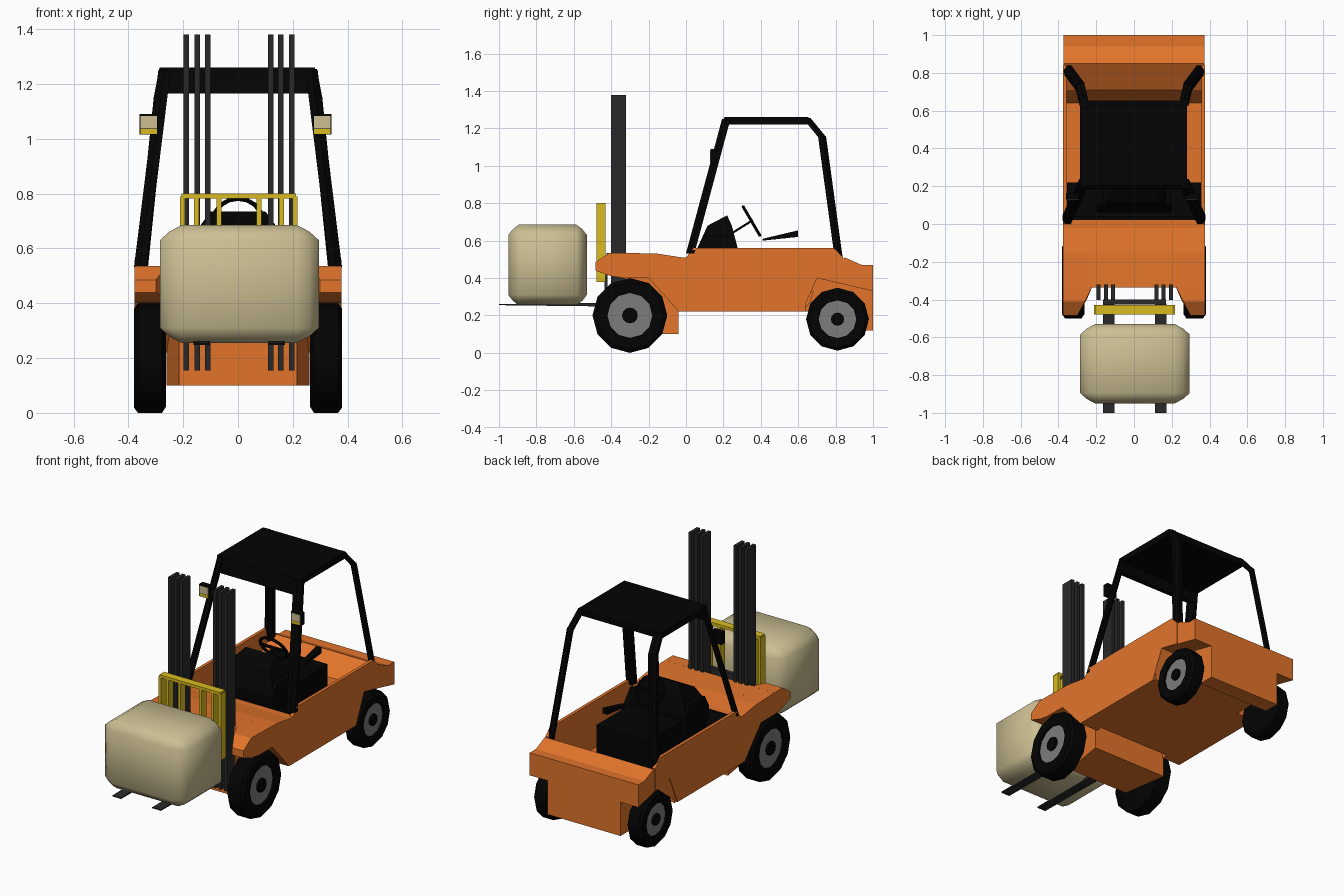
import bpy, bmesh, math
from mathutils import Vector

if "Cube" in bpy.data.objects:
    bpy.data.objects.remove(bpy.data.objects["Cube"])


def mat(name, rgb):
    m = bpy.data.materials.new(name)
    m.diffuse_color = (*rgb, 1)
    m.use_nodes = True
    m.node_tree.nodes["Principled BSDF"].inputs["Base Color"].default_value = m.diffuse_color
    return m


ORANGE = mat("orange paint", (0.76, 0.175, 0.024))
BLACK = mat("black", (0.001, 0.001, 0.001))
STEEL = mat("dark steel", (0.022, 0.022, 0.022))
GREY = mat("wheel grey", (0.20, 0.20, 0.20))
YELLOW = mat("yellow paint", (0.70, 0.50, 0.014))
TAN = mat("tan sack", (0.60, 0.52, 0.29))


def finish(name, bm, *mats, smooth=None):
    bmesh.ops.recalc_face_normals(bm, faces=bm.faces[:])
    me = bpy.data.meshes.new(name)
    bm.to_mesh(me)
    bm.free()
    for m in mats:
        me.materials.append(m)
    ob = bpy.data.objects.new(name, me)
    bpy.context.collection.objects.link(ob)
    if smooth:
        bpy.ops.object.select_all(action='DESELECT')
        ob.select_set(True)
        bpy.context.view_layer.objects.active = ob
        bpy.ops.object.shade_smooth_by_angle(angle=math.radians(smooth))
    return ob


def hull(name, pts, m):
    bm = bmesh.new()
    for p in pts:
        bm.verts.new(p)
    res = bmesh.ops.convex_hull(bm, input=bm.verts[:])
    junk = [v for v in res["geom_interior"] if isinstance(v, bmesh.types.BMVert)]
    bmesh.ops.delete(bm, geom=junk, context='VERTS')
    bmesh.ops.dissolve_limit(bm, angle_limit=0.01, verts=bm.verts[:], edges=bm.edges[:])
    return finish(name, bm, m)


def box(name, x, y, z, m):
    return hull(name, [(a, b, c) for a in x for b in y for c in z], m)


def beam(name, p, q, w, k, m, t=.024):
    """Straight bar between p and q; its section is a flat diagonal plate, k picks the diagonal."""
    h = w / 2
    sec = [(h, k * h), (h, k * (h - t)), (h - t, k * h)]
    return hull(name, [(c[0] + s * i, c[1] + s * j, c[2])
                       for c in (p, q) for s in (-1, 1) for i, j in sec], m)


def prism(name, prof, x0, x1, m):
    """Side (y, z) profile extruded across x."""
    bm = bmesh.new()
    a = [bm.verts.new((x0, y, z)) for y, z in prof]
    b = [bm.verts.new((x1, y, z)) for y, z in prof]
    bm.faces.new(a)
    bm.faces.new(b[::-1])
    for i in range(len(prof)):
        j = (i + 1) % len(prof)
        bm.faces.new((a[j], a[i], b[i], b[j]))
    return finish(name, bm, m)


def wheel(name, s, y, z, r, x0, x1, n=12):
    bm = bmesh.new()
    hub, cap = r * 0.6, r * 0.21
    prof = [(0, x0), (r * .88, x0), (r, x0 + .015), (r, x1 - .015), (r * .9, x1),
            (hub, x1 - .004), (hub, x1 - .015), (cap, x1 - .015), (cap, x1 - .002), (0, x1 - .002)]
    mats = [0, 0, 0, 0, 0, 0, 1, 0, 0]
    rings = []
    for rad, x in prof:
        k = 1 if rad == 0 else n
        rings.append([bm.verts.new((s * x, y + rad * math.sin(math.tau * i / n),
                                    z + rad * math.cos(math.tau * i / n))) for i in range(k)])
    for A, B, mi in zip(rings, rings[1:], mats):
        for i in range(n):
            j = (i + 1) % n
            vs = [A[i % len(A)], A[j % len(A)], B[j % len(B)], B[i % len(B)]]
            f = bm.faces.new(list(dict.fromkeys(vs)))
            f.material_index = mi
    return finish(name, bm, BLACK, GREY, smooth=35)


# Body: nose tapering forward, hood, tub floor, rear counterweight with sloped inner face
hull("front_chassis", [(s * x, y, z) for s in (-1, 1) for x, y, z in (
    (.215, -.33, .10), (.26, -.04, .10), (.215, -.33, .40), (.26, -.04, .40))], ORANGE)
prism("hood", [(-.335, .40), (.03, .22), (.03, .51), (-.02, .51), (-.15, .53), (-.335, .535)], -.25, .25, ORANGE)
box("tub_floor", (-.37, .37), (0, .64), (.22, .27), ORANGE)
box("tub_bulkhead", (-.37, .37), (0, .03), (.22, .51), ORANGE)
prism("counterweight", [(.62, .22), (.88, .22), (.90, .12), (1, .12), (1, .47), (.94, .47),
                        (.85, .51), (.71, .42), (.66, .27)], -.25, .25, ORANGE)

for s, side in ((1, "right"), (-1, "left")):
    # Body sides with wheel arches
    prism(side + "_front_fender", [(-.34, .40), (-.2, .40), (-.1, .29), (-.04, .22), (0, .22), (0, .51),
                                   (-.02, .51), (-.15, .53), (-.34, .535)], s * .25, s * .377, ORANGE)
    hull(side + "_fender_tip", [(s * x, y, z) for x, y, z in (
        (.30, -.485, .44), (.377, -.485, .44), (.30, -.485, .485), (.377, -.485, .485),
        (.26, -.41, .535), (.377, -.41, .535), (.25, -.40, .41), (.377, -.40, .41),
        (.22, -.33, .535), (.377, -.33, .535), (.22, -.33, .40), (.377, -.33, .40))], ORANGE)
    prism(side + "_tub_wall", [(0, .22), (.62, .22), (.66, .31), (.70, .40), (.84, .37), (.84, .51),
                               (.79, .56), (.04, .56), (0, .51)], s * .357, s * .377, ORANGE)
    prism(side + "_rear_fender", [(.62, .22), (.66, .31), (.70, .40), (1, .33), (1, .47), (.94, .47),
                                  (.85, .51), (.71, .42), (.66, .32)], s * .25, s * .373, ORANGE)

    # Wheels
    wheel(side + "_front_wheel", s, -.30, .20, .20, .262, .380)
    wheel(side + "_rear_wheel", s, .81, .18, .168, .27, .37)

    # Overhead guard posts
    beam(side + "_front_post", (s * .357, .022, .53), (s * .268, .215, 1.25), .045, s, BLACK)
    beam(side + "_rear_post", (s * .355, .82, .48), (s * .285, .727, 1.16), .043, -s, BLACK)
    beam(side + "_rear_post_bend", (s * .285, .727, 1.155), (s * .266, .645, 1.255), .043, -s, BLACK)

    # Work lights
    c = s * .316 - .009
    box(side + "_light", (c - .034, c + .034), (.13, .165), (1.015, 1.09), BLACK)
    box(side + "_light_lens", (c - .030, c + .030), (.127, .131), (1.037, 1.083), TAN)
    box(side + "_light_indicator", (c - .030, c + .030), (.127, .131), (1.018, 1.036), YELLOW)

    # Mast rails and fork
    for i, x in enumerate((.115, .152, .192)):
        c = s * x + .004
        box(f"{side}_mast_rail_{i}", (c - .01, c + .01), (-.402, -.32), (.155, 1.38), STEEL)
    c = s * .137 + .004
    prism(side + "_fork", [(-1, .255), (-.42, .248), (-.42, .50), (-.435, .50), (-.435, .268),
                           (-.6, .265), (-1, .261)], c - .03, c + .03, STEEL)

    # Carriage uprights
    for i, x in enumerate((.205, .155, .073)):
        c = s * x + .003
        box(f"{side}_carriage_bar_{i}", (c - .009, c + .009), (-.478, -.43), (.39, .79), YELLOW)

box("carriage_top_bar", (-.206, .212), (-.478, -.43), (.782, .80), YELLOW)
box("carriage_bottom_bar", (-.211, .217), (-.478, -.43), (.38, .40), YELLOW)
box("mast_crossbar", (-.165, .17), (-.425, -.40), (.48, .535), STEEL)

# Roof
box("roof", (-.287, .28), (.205, .655), (1.22, 1.26), BLACK)
hull("roof_front_bar", [(x, y, z) for x in (-.28, .275) for y, z in (
    (.185, 1.165), (.215, 1.165), (.205, 1.26), (.24, 1.26))], BLACK)

# Cockpit: sloped footboard, dash, seat base, lever
prism("footboard", [(.02, .515), (.04, .515), (.22, .30), (.22, .28), (.02, .28)], -.355, .355, BLACK)
prism("dash", [(.06, .30), (.06, .56), (.10, .63), (.25, .63), (.275, .565), (.275, .30)], -.20, .20, BLACK)
hull("dash_hump", [(s * x, y, z) for s in (-1, 1) for x, y, z in (
    (.20, .065, .57), (.20, .275, .565), (.14, .115, .68), (.14, .245, .68), (.10, .22, .735))], BLACK)
box("seat_base", (-.18, .18), (.30, .62), (.27, .55), BLACK)
prism("arm_lever", [(.41, .60), (.60, .62), (.60, .655), (.41, .61)], .12, .155, BLACK)

# Steering wheel and column
axis = Vector((0, .86, .5))
bpy.ops.mesh.primitive_torus_add(major_segments=16, minor_segments=6, major_radius=.088, minor_radius=.009,
                                 location=(0, .35, .705), rotation=axis.to_track_quat('Z', 'Y').to_euler())
ring = bpy.context.object
ring.name = "steering_wheel"
ring.data.materials.append(BLACK)
beam("steering_column", (0, .23, .63), (0, .35, .705), .022, 1, BLACK, .018)
box("steering_spoke", (-.085, .085), (.343, .357), (.698, .712), BLACK)

# Load: rounded bale, wider chamfer across x
bm = bmesh.new()
bmesh.ops.create_cube(bm, size=1)
for v in bm.verts:
    v.co = Vector((v.co.x * .40, v.co.y * .42, v.co.z * .43))
bmesh.ops.bevel(bm, geom=bm.edges[:], offset=.055, segments=2, profile=.32, affect='EDGES')
for v in bm.verts:
    v.co = Vector((v.co.x * 1.45 + .005, v.co.y - .74, v.co.z + .47))
finish("load_bale", bm, TAN, smooth=50)
